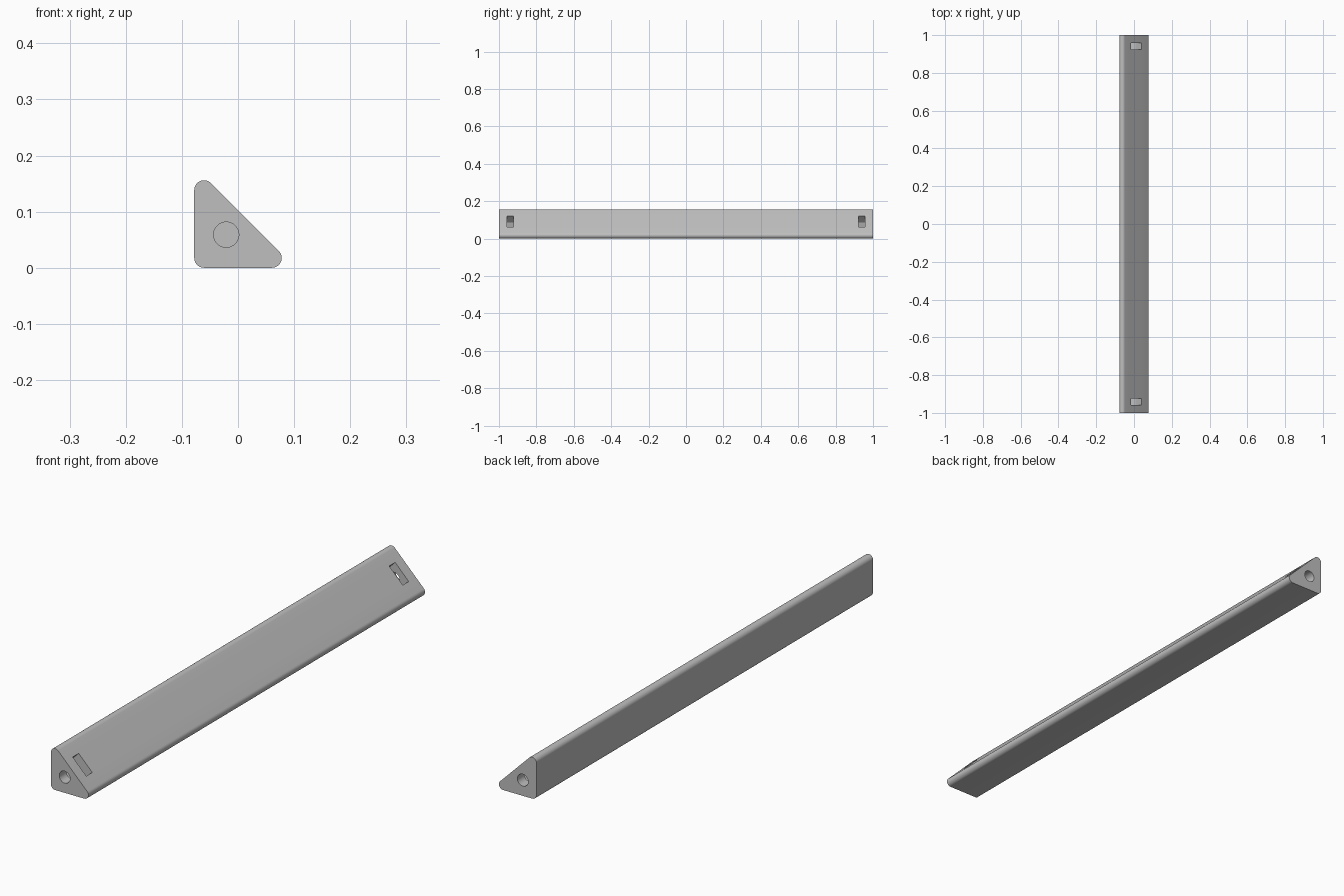
import bpy, bmesh
from math import sin, cos, radians
from mathutils import Vector

cube = bpy.data.objects.get("Cube")
if cube:
    bpy.data.objects.remove(cube, do_unlink=True)

HALF = 0.078               # half width of the triangular section
R = 0.0175                 # corner radius
BORE = Vector((-0.021, 0.059))
BORE_R = 0.0225
HEX_R = 0.04               # nut pocket, centre to corner
SLOT_IN, SLOT_OUT = 0.9225, 0.958

grey = bpy.data.materials.new("plain grey")
grey.use_nodes = True
colour = (0.52, 0.52, 0.52, 1)
grey.diffuse_color = colour
grey.node_tree.nodes["Principled BSDF"].inputs["Base Color"].default_value = colour


def arc(cx, cz, r, start, end, steps):
    angles = [radians(start + (end - start) * i / steps) for i in range(steps + 1)]
    return [(cx + r * cos(a), cz + r * sin(a)) for a in angles]


def prism(name, outline, y0, y1):
    """Extrude an outline in x and z from y0 to y1."""
    bm = bmesh.new()
    face = bm.faces.new([bm.verts.new((x, y0, z)) for x, z in outline])
    moved = bmesh.ops.extrude_face_region(bm, geom=[face])["geom"]
    verts = [v for v in moved if isinstance(v, bmesh.types.BMVert)]
    bmesh.ops.translate(bm, verts=verts, vec=(0, y1 - y0, 0))
    bmesh.ops.recalc_face_normals(bm, faces=bm.faces)
    mesh = bpy.data.meshes.new(name)
    bm.to_mesh(mesh)
    bm.free()
    mesh.materials.append(grey)
    obj = bpy.data.objects.new(name, mesh)
    bpy.context.collection.objects.link(obj)
    return obj


# Rounded triangular bar
low, high = -HALF + R, HALF - R
outline = (arc(low, R, R, 180, 270, 10)
           + arc(high, R, R, 270, 405, 14)
           + arc(low, 2 * HALF - R, R, 45, 180, 14))
bar = prism("triangular_bar", outline, -1, 1)

# Nut pocket outline: open toward the slope, half a hexagon at the bottom
n = Vector((1, 1)).normalized()
s = Vector((1, -1)).normalized()
depth = HEX_R * cos(radians(30))
pocket = [BORE + s * a + n * b for a, b in (
    (-HEX_R, 0.08), (-HEX_R, 0), (-HEX_R / 2, -depth),
    (HEX_R / 2, -depth), (HEX_R, 0), (HEX_R, 0.08))]
circle = arc(BORE.x, BORE.y, BORE_R, 0, 360, 40)[:-1]

# End bores and nut pockets, mirrored at both ends
cutters = []
for side, end in ((-1, "front"), (1, "back")):
    cutters.append(prism(end + "_nut_pocket_cutter", pocket, side * SLOT_IN, side * SLOT_OUT))
    cutters.append(prism(end + "_bore_cutter", circle, side * (SLOT_IN + 0.01), side * 1.02))

bpy.context.view_layer.objects.active = bar
for cutter in cutters:
    cutter.hide_render = True
    mod = bar.modifiers.new(cutter.name, 'BOOLEAN')
    mod.operation = 'DIFFERENCE'
    mod.solver = 'EXACT'
    mod.object = cutter
    bpy.ops.object.modifier_apply(modifier=mod.name)
for cutter in cutters:
    bpy.data.objects.remove(cutter, do_unlink=True)

# Smooth rounded corners, crisp edges elsewhere
bpy.ops.object.select_all(action='DESELECT')
bar.select_set(True)
bpy.ops.object.shade_smooth_by_angle(angle=radians(25))
